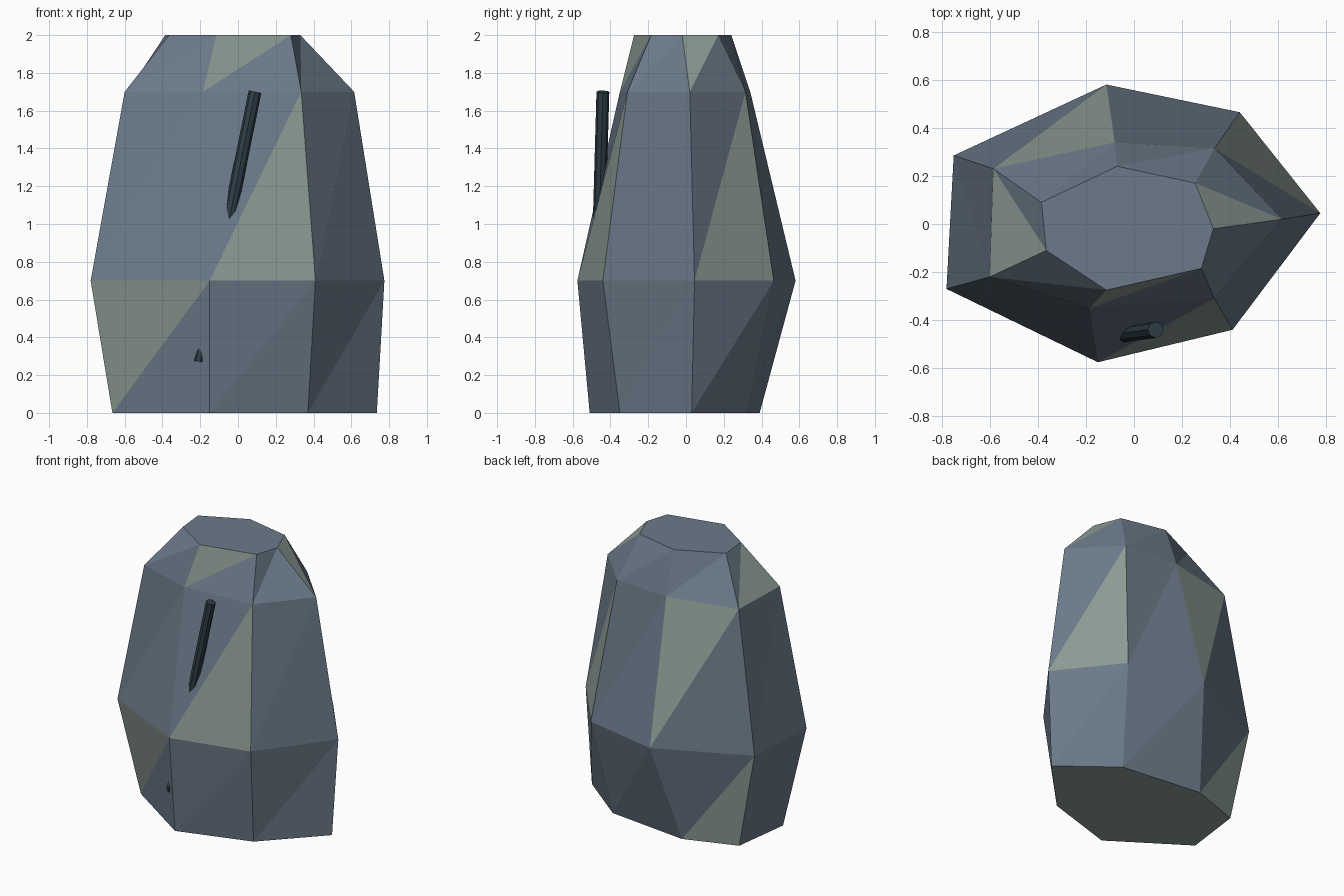
import bpy, bmesh
from mathutils import Vector

if "Cube" in bpy.data.objects:
    bpy.data.objects.remove(bpy.data.objects["Cube"])


def material(name, rgb):
    m = bpy.data.materials.new(name)
    m.diffuse_color = (*rgb, 1)
    m.use_nodes = True
    m.node_tree.nodes["Principled BSDF"].inputs["Base Color"].default_value = m.diffuse_color
    return m


stone = material("slate_stone", (0.147, 0.195, 0.254))
lichen = material("pale_lichen", (0.27, 0.335, 0.30))
dark = material("dark_vein", (0.027, 0.048, 0.065))


def finish(name, bm, mats):
    me = bpy.data.meshes.new(name)
    bm.to_mesh(me)
    bm.free()
    for m in mats:
        me.materials.append(m)
    ob = bpy.data.objects.new(name, me)
    bpy.context.collection.objects.link(ob)
    return ob


# Irregular seven-sided rings of the boulder, from base to top
RINGS = [
    (0.0, [(.735, .03), (.365, .32), (-.24, .39), (-.61, .26),
           (-.665, -.165), (-.15, -.51), (.37, -.35)]),
    (0.7, [(.775, .045), (.44, .465), (-.115, .58), (-.75, .285),
           (-.78, -.27), (-.15, -.575), (.41, -.44)]),
    (1.7, [(.615, .02), (.335, .315), (-.08, .34), (-.585, .23),
           (-.60, -.22), (-.185, -.35), (.335, -.31)]),
    (2.0, [(.33, -.02), (.255, .17), (-.07, .24), (-.385, .09),
           (-.365, -.11), (-.115, -.275), (.28, -.185)]),
]
# Lichen facets: (band, side, 0 = lower triangle / 1 = upper triangle)
LICHEN = {(0, 4, 1), (0, 2, 0), (1, 5, 0), (1, 0, 0), (1, 2, 1),
          (2, 3, 0), (2, 0, 1), (2, 5, 1)}

# Boulder: triangulated bands between rings, plus flat caps
bm = bmesh.new()
rings = [[bm.verts.new((x, y, z)) for x, y in pts] for z, pts in RINGS]
for b in range(3):
    lo, hi = rings[b], rings[b + 1]
    for i in range(7):
        j = (i + 1) % 7
        for k, tri in enumerate(((lo[i], lo[j], hi[j]), (lo[i], hi[j], hi[i]))):
            bm.faces.new(tri).material_index = int((b, i, k) in LICHEN)
bm.faces.new(rings[0][::-1]).material_index = 1
bm.faces.new(rings[3])
finish("boulder", bm, [stone, lichen])

# Dark vein: slim tilted rod half buried in the front face
top, end = Vector((.09, -.44, 1.70)), Vector((-.2, -.48, .27))
axis = top - end
bm = bmesh.new()
bmesh.ops.create_cone(bm, cap_ends=True, segments=8, radius1=.034,
                      radius2=.034, depth=axis.length)
vein = finish("vein_rod", bm, [dark])
vein.location = (top + end) / 2
vein.rotation_mode = 'QUATERNION'
vein.rotation_quaternion = Vector((0, 0, 1)).rotation_difference(axis)
